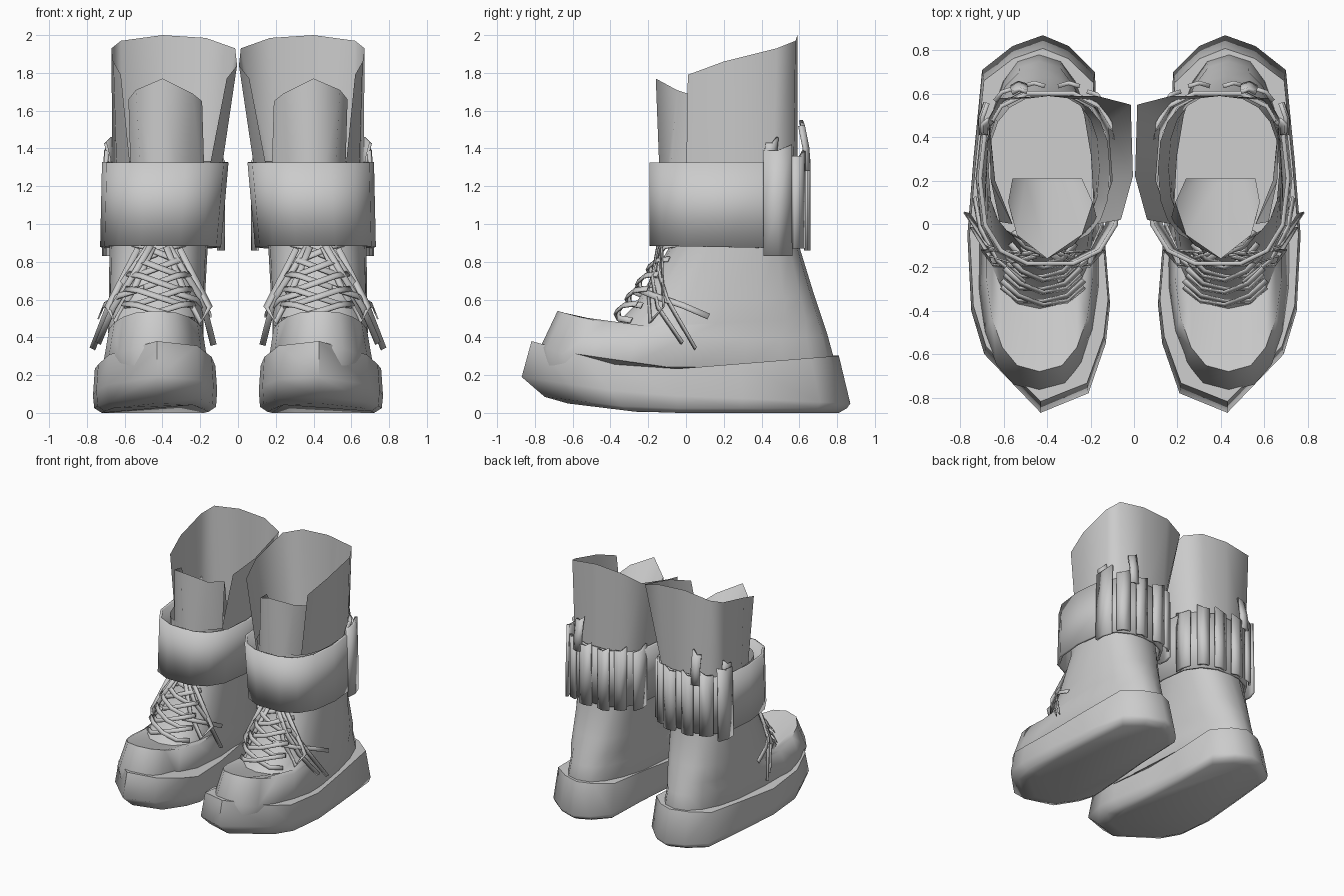
import bpy, bmesh, math
from mathutils import Vector

if "Cube" in bpy.data.objects:
    bpy.data.objects.remove(bpy.data.objects["Cube"])


def finish(name, bm, thick=0.0, angle=50):
    """Turn a bmesh of one boot's part into a mirrored object."""
    bmesh.ops.recalc_face_normals(bm, faces=bm.faces)
    me = bpy.data.meshes.new(name)
    bm.to_mesh(me)
    bm.free()
    me.polygons.foreach_set("use_smooth", [True] * len(me.polygons))
    me.set_sharp_from_angle(angle=math.radians(angle))
    ob = bpy.data.objects.new(name, me)
    bpy.context.collection.objects.link(ob)
    if thick:
        s = ob.modifiers.new("thickness", 'SOLIDIFY')
        s.thickness, s.offset = thick, 0
    ob.modifiers.new("pair", 'MIRROR').use_mirror_merge = False
    return ob


def loft(bm, rows, closed=True, cap_start=False, cap_end=False):
    vs = [[bm.verts.new(p) for p in r] for r in rows]
    n = len(rows[0])
    for a, b in zip(vs, vs[1:]):
        for i in range(n if closed else n - 1):
            j = (i + 1) % n
            bm.faces.new((a[i], a[j], b[j], b[i]))
    if cap_start:
        bm.faces.new(vs[0])
    if cap_end:
        bm.faces.new(vs[-1])


def ring(cx, w, yf, yb, zf, zb, p=0.8, taper=1.0, drop=0.0, n=20):
    """Rounded outline, tilted from zf at the front to zb at the back; drop lowers the sides."""
    pts = []
    for i in range(n):
        a = 2 * math.pi * i / n
        c, s = math.cos(a), math.sin(a)
        t = 0.5 + 0.5 * math.copysign(abs(s) ** p, s)
        k = 1 + (taper - 1) * t
        pts.append((cx + k * w * math.copysign(abs(c) ** p, c),
                    yf + (yb - yf) * t, zf + (zb - zf) * t - drop * c * c))
    return pts


# Sole: one footprint, lofted through tread, bulge and welt
FOOT = [(.43, -.87), (.21, -.78), (.13, -.55), (.11, -.37), (.14, 0), (.165, .3),
        (.18, .7), (.3, .82), (.42, .87), (.56, .82), (.7, .71), (.74, .3),
        (.768, -.05), (.75, -.4), (.69, -.6)]


def sole_ring(sx, front, back, height):
    return [(.43 + (x - .43) * sx, y * (front if y < 0 else back),
             height(y)) for x, y in FOOT]


bm = bmesh.new()
loft(bm, [
    sole_ring(.86, .72, .93, lambda y: .05 * max(0, (-y - .3) / .57)),
    sole_ring(.98, .86, .98, lambda y: .025 + .06 * max(0, (-y - .3) / .57)),
    sole_ring(1, 1, 1, lambda y: .09 + .10 * max(0, (-y - .2) / .67) - .04 * max(0, y) / .87),
    sole_ring(.97, .94, .93, lambda y: .23 + .15 * max(0, (-y - .3) / .57) + .075 * max(0, y + .1)),
], cap_start=True, cap_end=True)
finish("sole", bm, angle=65)

# Boot body: toe box, instep and ankle
bm = bmesh.new()
loft(bm, [
    ring(.44, .27, -.75, .76, .22, .20, taper=.85),
    ring(.437, .305, -.77, .78, .35, .30, taper=.83, drop=.09),
    ring(.435, .265, -.68, .75, .54, .41, taper=.9, drop=.06),
    ring(.435, .262, -.39, .72, .45, .50, taper=.93),
    ring(.43, .258, -.27, .68, .57, .62, taper=.97),
    ring(.42, .26, -.08, .60, .89, .88),
    ring(.39, .28, -.10, .59, 1.31, 1.31),
], cap_start=True)
finish("boot_body", bm, angle=60)

# Shaft collar, open at the front
low = [(.56, .0), (.64, .2), (.665, .46), (.6, .57), (.4, .59),
       (.21, .57), (.12, .46), (.1, .2), (.17, .0)]
top = [(.62, .01, 1.79), (.66, .2, 1.86), (.67, .48, 1.93), (.62, .58, 1.97), (.4, .59, 2.0),
       (.17, .59, 1.985), (.015, .55, 1.93), (.005, .22, 1.84), (.06, .02, 1.77)]
bm = bmesh.new()
loft(bm, [[(x, y, 1.2) for x, y in low], top], closed=False)
finish("shaft_collar", bm, angle=70)

# Tongue with its sloping lining
bm = bmesh.new()
loft(bm, [
    [(.17, .02, 1.0), (.28, -.1, 1.0), (.4, -.13, 1.0), (.5, -.1, 1.0), (.56, .02, 1.0)],
    [(.19, .1, 1.65), (.24, -.05, 1.69), (.4, -.16, 1.77), (.54, -.05, 1.71), (.58, .1, 1.66)],
    [(.24, .21, 1.3), (.3, .21, 1.3), (.4, .21, 1.3), (.5, .21, 1.3), (.56, .21, 1.3)],
], closed=False)
finish("tongue", bm, angle=70)

# Wide ankle strap
bm = bmesh.new()
loft(bm, [ring(.41, .31, -.19, .61, .885, .87, p=.75, n=14),
          ring(.385, .325, -.19, .61, 1.325, 1.33, p=.75, n=14)])
finish("ankle_strap", bm, .02)


# Upright strap plates around the back
def plate(name, x, y, turn, w, z0, z1, lean=0.0, thick=.02):
    bm = bmesh.new()
    turn = math.radians(turn)
    d = Vector((math.cos(turn), math.sin(turn), 0))
    out = Vector((d.y, -d.x, 0))
    rows = []
    for z, k in ((z0, 0), ((z0 + z1) / 2, .2), (z1, 1)):
        c = Vector((x, y, z)) + out * lean * k
        rows.append([c - d * w / 2, c + out * .015, c + d * w / 2 + Vector((0, 0, .03 * k))])
    loft(bm, rows, closed=False)
    finish(name, bm, thick)


plate("outer_strap_end", .695, .485, 98, .15, .83, 1.39, -.01)
plate("outer_back_tab", .60, .595, 145, .10, .87, 1.36)
plate("back_tab_right", .46, .635, 180, .10, .86, 1.34)
plate("back_tab_left", .30, .635, 180, .10, .86, 1.34)
plate("inner_back_tab", .18, .585, 215, .09, .87, 1.35)
plate("inner_strap_end", .095, .46, 265, .14, .86, 1.33)
plate("back_pull_loop", .53, .635, 175, .07, 1.28, 1.52, -.03)
plate("outer_strap_tip", .66, .44, 115, .07, 1.26, 1.43, .03, .015)


# Laces as flat ribbons
def ribbon(bm, pts, w=.032):
    pts = [Vector(p) for p in pts]
    rows = []
    for i, p in enumerate(pts):
        t = (pts[min(i + 1, len(pts) - 1)] - pts[max(i - 1, 0)]).normalized()
        side = t.cross(Vector((0, -1, .5))).normalized() * w / 2
        rows.append([p - side, p + side])
    loft(bm, rows, closed=False)


bm = bmesh.new()
for i in range(5):
    t = i / 4.6
    y, z, w = -.35 + .26 * t, .50 + .36 * t, .19 - .06 * t
    for s in (-1, 1):
        ribbon(bm, [(.42 - s * w, y + .06, z - .01), (.42 - s * w * .6, y - .005, z),
                    (.42, y - .015 - .008 * s, z + .035),
                    (.42 + s * w * .6, y + .02, z + .07), (.42 + s * w, y + .09, z + .08)])
finish("crossed_laces", bm, .008)

bm = bmesh.new()
for path in (
        [(.47, -.13, .89), (.56, -.15, .76), (.67, -.10, .60), (.77, .05, .34)],
        [(.46, -.15, .89), (.56, -.18, .72), (.66, -.15, .56), (.74, -.02, .37)],
        [(.45, -.14, .88), (.55, -.20, .66), (.65, -.19, .48), (.69, -.12, .56), (.53, -.13, .87)],
        [(.50, -.27, .66), (.63, -.17, .62), (.71, -.02, .57), (.735, .12, .51)],
        [(.37, -.13, .89), (.28, -.16, .74), (.19, -.12, .60), (.13, -.03, .36)],
        [(.38, -.14, .88), (.29, -.20, .66), (.20, -.19, .48), (.15, -.12, .56), (.31, -.13, .87)],
        [(.35, -.27, .64), (.22, -.17, .60), (.145, 0, .52)]):
    ribbon(bm, path, .032)
finish("hanging_laces", bm, .008)
